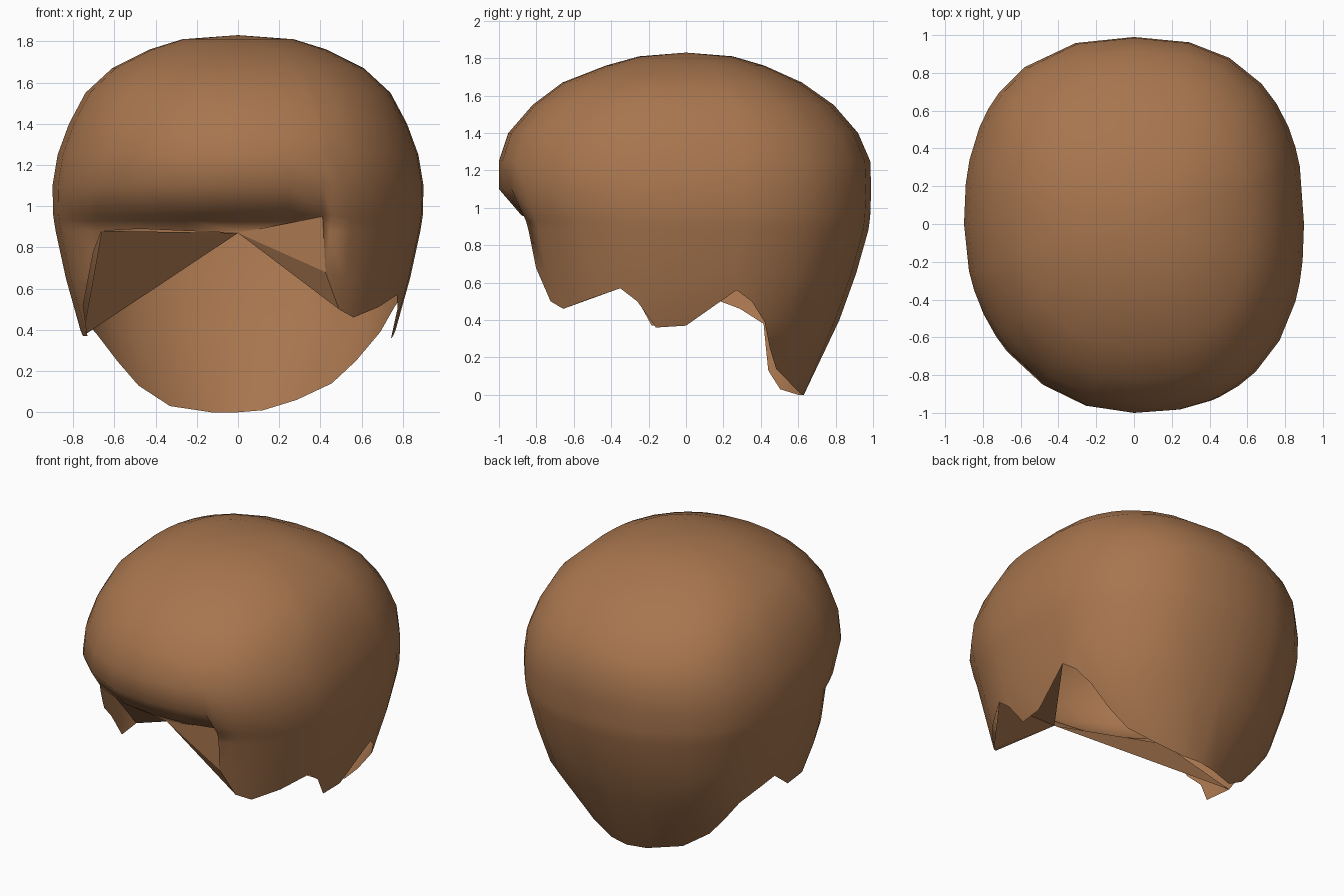
import bpy, bmesh, math

cube = bpy.data.objects.get("Cube")
if cube:
    bpy.data.objects.remove(cube, do_unlink=True)

# One hair colour
hair = bpy.data.materials.new("hair_brown")
hair.use_nodes = True
colour = (0.39, 0.18, 0.077, 1)
hair.diffuse_color = colour
hair.node_tree.nodes["Principled BSDF"].inputs["Base Color"].default_value = colour

# Reach of the shell to the front, side lock, back and sides at falling heights
TOP = 1.83
LEVELS = [1.81, 1.76, 1.67, 1.55, 1.4, 1.25, 1.1, .96, .93, .88, .65, .4, 0]
FRONT = [.25, .43, .66, .82, .95, 1, 1, .88, .79, .75, .78, .74, .7]
LOCK = [.25, .43, .66, .82, .95, 1, 1, .95, .935, .92, .87, .83, .8]
BACK = [.25, .42, .62, .79, .92, .985, .99, .985, .982, .975, .91, .82, .63]
SIDE = [.27, .43, .61, .74, .82, .875, .9, .897, .893, .885, .835, .765, .6]

# Hemline: angle round the head (-90 is the front) and height
HEM = [(-90, .87), (-78, .91), (-67, .95), (-64, .68), (-56, .5), (-48, .46),
       (-34, .51), (-20, .57), (-14, .5), (-8, .36), (0, .37), (14, .56),
       (20, .5), (27, .39), (36, .25), (45, .14), (60, .06), (75, .01),
       (90, 0), (106, 0), (126, .03), (139, .13), (146, .25), (153, .38),
       (164, .46), (171, .5), (180, .37), (194, .37), (200, .52), (208, .62),
       (216, .78), (222, .88), (238, .89), (254, .88)]


def reach(profile, z):
    """Interpolate a profile at height z."""
    for i in range(len(LEVELS) - 1):
        high, low = LEVELS[i], LEVELS[i + 1]
        if z >= low:
            f = (high - z) / (high - low)
            return profile[i] + f * (profile[i + 1] - profile[i])
    return profile[-1]


def shell_point(angle, z):
    """Point on the rounded cross-section at height z."""
    c, s = math.cos(math.radians(angle)), math.sin(math.radians(angle))
    power, profile = .83, FRONT
    if s > 0:
        power, profile = .83 + .9 * max(0, .4 - z), BACK
    elif angle > 180:
        power = .98
    elif angle > -66:
        profile = LOCK
    x = math.copysign(abs(c) ** power, c) * reach(SIDE, z)
    y = math.copysign(abs(s) ** power, s) * reach(profile, z)
    return (x, y, z)


def finish(bm, name, smooth):
    mesh = bpy.data.meshes.new(name)
    bm.to_mesh(mesh)
    bm.free()
    mesh.materials.append(hair)
    for face in mesh.polygons:
        face.use_smooth = smooth
    obj = bpy.data.objects.new(name, mesh)
    bpy.context.collection.objects.link(obj)


# Outer hair: columns run from the crown down to the hem
bm = bmesh.new()
crown = bm.verts.new((0, 0, TOP))
columns = [[bm.verts.new(shell_point(a, max(z, hem))) for z in LEVELS]
           for a, hem in HEM]
for i, col in enumerate(columns):
    nxt = columns[(i + 1) % len(columns)]
    bm.faces.new((crown, col[0], nxt[0]))
    for k in range(len(LEVELS) - 1):
        bm.faces.new((col[k], col[k + 1], nxt[k + 1], nxt[k]))
bmesh.ops.remove_doubles(bm, verts=bm.verts, dist=.001)
finish(bm, "hair_shell", True)

# Webs from the middle of the hairline to the side locks
heights = dict(HEM)
for name, angles in (("left_web", (-67, -64, -56, -48, -20, 14)),
                     ("right_web", (180, 222))):
    bm = bmesh.new()
    apex = bm.verts.new(shell_point(-90, heights[-90]))
    rim = [bm.verts.new(shell_point(a, heights[a])) for a in angles]
    for a, b in zip(rim, rim[1:]):
        bm.faces.new((apex, b, a))
    finish(bm, name, False)
